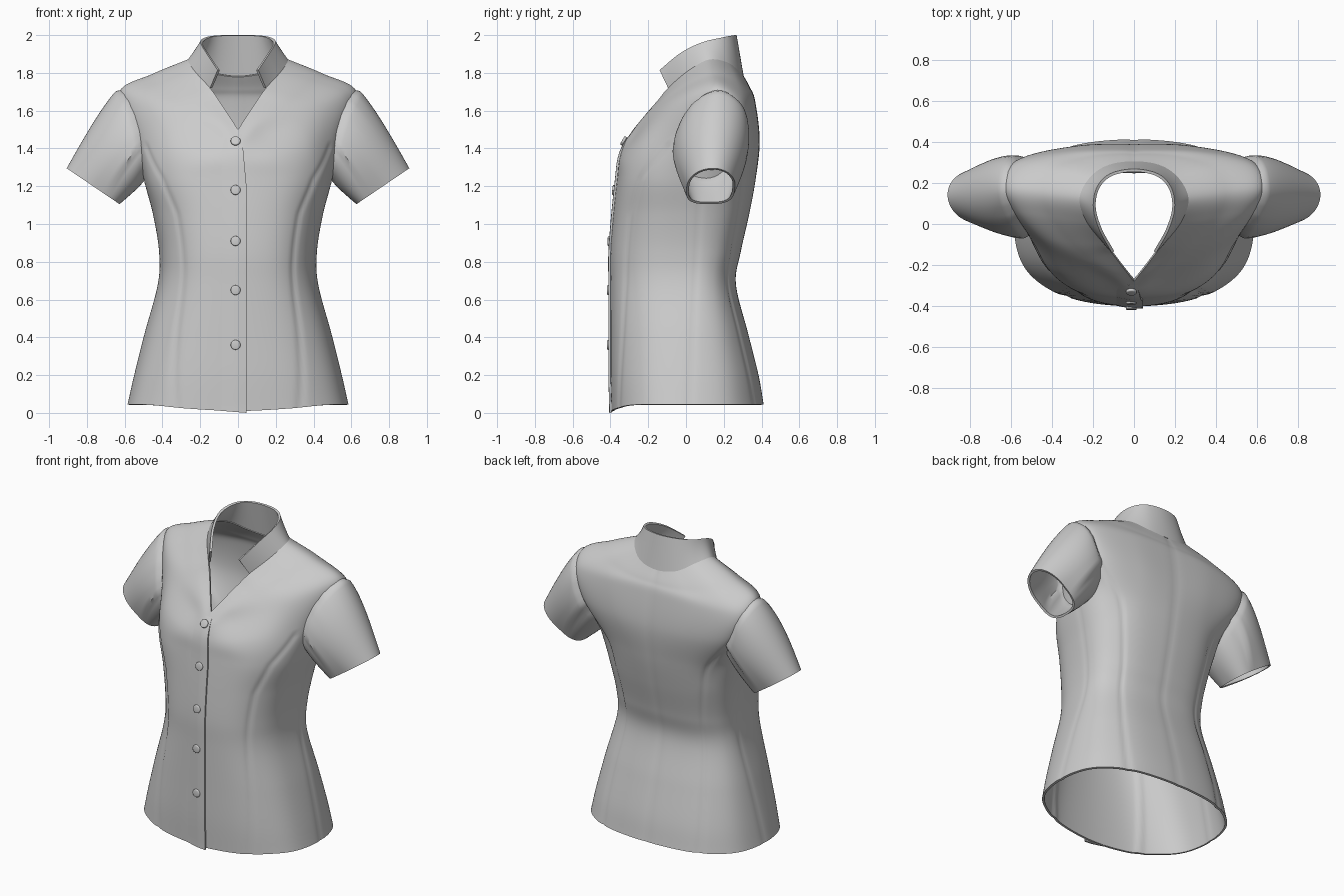
import bpy, math
from mathutils import Vector as V
from mathutils.bvhtree import BVHTree

if "Cube" in bpy.data.objects:
    bpy.data.objects.remove(bpy.data.objects["Cube"])


def spline(pts, steps, before=None, after=None):
    """Catmull-Rom through pts; before/after are optional phantom end points."""
    p = [before or 2 * pts[0] - pts[1]] + pts + [after or 2 * pts[-1] - pts[-2]]
    out = []
    for i in range(1, len(p) - 2):
        a, b, c, d = p[i - 1:i + 3]
        for k in range(steps):
            t = k / steps
            out.append(0.5 * (2 * b + (c - a) * t + (2 * a - 5 * b + 4 * c - d) * t * t
                              + (3 * b - a - 3 * c + d) * t ** 3))
    return out + [pts[-1].copy()]


def flip(p):
    return V((-p.x, p.y, p.z))


def table(keys, v):
    for (a, x), (b, y) in zip(keys, keys[1:]):
        if v <= b:
            return x + (y - x) * max(0, v - a) / (b - a)
    return keys[-1][1]


def grid_faces(rows, closed=False):
    n = len(rows[0])
    return [(r * n + c, r * n + (c + 1) % n, (r + 1) * n + (c + 1) % n, (r + 1) * n + c)
            for r in range(len(rows) - 1) for c in range(n if closed else n - 1)]


def finish(ob, angle=40):
    bpy.ops.object.select_all(action='DESELECT')
    ob.select_set(True)
    bpy.context.view_layer.objects.active = ob
    bpy.ops.object.convert(target='MESH')
    bpy.ops.object.shade_smooth_by_angle(angle=math.radians(angle))


def cloth(name, rows, faces, thick, mirror=True):
    me = bpy.data.meshes.new(name)
    me.from_pydata([p for r in rows for p in r], [], faces)
    ob = bpy.data.objects.new(name, me)
    bpy.context.collection.objects.link(ob)
    if mirror:
        m = ob.modifiers.new('mirror', 'MIRROR')
        m.merge_threshold = 0.0005
    s = ob.modifiers.new('thickness', 'SOLIDIFY')
    s.thickness, s.offset = thick, -1
    finish(ob)
    return ob


# Torso sections: z, half width, front y, back y
sections = [(.045, .585, -.395, .412), (.2, .55, -.4, .385), (.42, .495, -.4, .33),
            (.68, .425, -.4, .265), (.85, .418, -.4, .29), (1.05, .45, -.385, .335),
            (1.24, .5, -.365, .37)]
ctrl = []
for z, a, yf, yb in sections:
    yc, row = .05 * z, []
    for i in range(9):
        t = -math.pi / 2 + i * math.pi / 8
        s, c = math.sin(t), max(0, math.cos(t))
        y = yc + (yb - yc if s > 0 else yc - yf) * math.copysign(abs(s) ** .8, s)
        dip = .035 * max(0, -s) ** 6 if z < .1 else 0
        row.append(V((a * c ** .8 if 0 < i < 8 else 0, y, z - dip)))
    ctrl.append(row)

# Upper rings (mid armhole, shoulder tips, neckline), front centre to back centre
armhole = [V(p) for p in [(0, -.353, 1.34), (.2, -.325, 1.36), (.37, -.235, 1.40),
           (.485, -.1, 1.43), (.55, .03, 1.47), (.57, .17, 1.5), (.53, .315, 1.47),
           (.28, .38, 1.45), (0, .39, 1.44)]]
shoulder = [V(p) for p in [(0, -.325, 1.43), (.15, -.265, 1.475), (.31, -.18, 1.55),
            (.455, -.07, 1.62), (.575, .06, 1.68), (.628, .18, 1.7), (.565, .3, 1.65),
            (.3, .358, 1.65), (0, .366, 1.65)]]
neck = [V(p) for p in [(0, -.28, 1.5), (.055, -.21, 1.585), (.105, -.145, 1.66),
        (.148, -.095, 1.72), (.23, .01, 1.81), (.265, .12, 1.87), (.22, .22, 1.855),
        (.13, .285, 1.805), (0, .305, 1.785)]]
yoke = [p.lerp(q, .5) for p, q in zip(shoulder, neck)]
for i, p in enumerate(yoke):
    p += V((0, -.008, .008)) * (1 <= i <= 3) + V((0, .005, .003)) * (i >= 6)
    p.z += .012 * (4 <= i <= 6)
ctrl += [armhole, shoulder, yoke, neck]
US, VS = 10, 10
fine = [spline(r, US, None if r is neck else flip(r[1]), flip(r[-2])) for r in ctrl]
cols = [spline([r[i] for r in fine], VS) for i in range(len(fine[0]))]
body = [[c[j] for c in cols] for j in range(len(cols[0]))]

# Princess, side and centre-back seams pressed in as shallow grooves
front_seam = [(0, 1.3), (3, 1.75), (5, 1.85), (6, 2.2), (7, 3.1)]
back_seam = [(0, 6.6), (3, 6.3), (5, 6.2), (6, 6.1), (7, 5.8)]
for j, row in enumerate(body):
    v = j / VS
    for i, p in enumerate(row):
        u = i / US
        g = .5 * math.exp(-((u - 8) / .1) ** 2)
        if v < 7:
            for s in (table(front_seam, v), table(back_seam, v)):
                g += math.exp(-((u - s) / .11) ** 2)
            g += .6 * math.exp(-((u - 4.1) / .1) ** 2)
        p -= .007 * g * V((p.x, p.y, 0)).normalized()
    row[0].x = row[-1].x = 0

faces = grid_faces(body)
flat = [p for r in body for p in r]
tree = BVHTree.FromPolygons(flat, faces)


# Armhole opening cut out of the torso
def in_armhole(f):
    c = sum((flat[i] for i in f), V()) / 4
    return c.x > .46 and ((c.y - .135) / .14) ** 2 + ((c.z - 1.47) / .18) ** 2 < 1


cloth('blouse_body', body, [f for f in faces if not in_armhole(f)], .014)

# Sleeves: rings from the armhole to the cuff
N, R = 56, 18
sleeve = []
for k in range(R + 1):
    t = k / R
    cen = V((.565, .137, 1.475)).lerp(V((.767, .132, 1.2)), t)
    up = V((.07, .03, .245)).lerp(V((.14, .01, .095)), t)
    wide = .21 + (.128 - .21) * t
    ring = []
    for i in range(N):
        a = 2 * math.pi * i / N
        c, s = math.cos(a), -math.sin(a)
        e = 1 - .5 * t * (c < 0)
        rim = V((0, wide * math.copysign(abs(s) ** (1 - .25 * t * (c < 0)), s), 0))
        base = V((.565, .137, 1.475)) + V((.07, .03, .245)) * c + V((0, .21 * s, 0))
        snap, normal = tree.find_nearest(base)[:2]
        p = cen + up * math.copysign(abs(c) ** e, c) + rim
        # ease from the torso surface into the straight sleeve
        p += (snap + normal * (.006 if k else -.004) - base) * (1 - t) ** 3
        out = (up.normalized() * c + V((0, s, 0))).normalized()
        p += out * .018 * math.sin(math.pi * t ** .5) * (1 if c > -.3 else .3)
        ring.append(p)
    sleeve.append(ring)
cloth('sleeves', sleeve, grid_faces(sleeve, True), .014)

# Stand collar, open at the front
top = [V(p) for p in [(.108, -.14, 1.815), (.168, -.03, 1.905), (.198, .08, 1.96),
       (.18, .18, 1.985), (.115, .245, 1.998), (0, .268, 2.0)]]
low = neck[3:]
lo, hi = spline(low, 10, None, flip(low[-2])), spline(top, 10, None, flip(top[-2]))
collar = [[p.lerp(q, k / 8) for p, q in zip(lo, hi)] for k in range(9)]
for r in collar:
    r[-1].x = 0
cloth('collar', collar, grid_faces(collar), .014)


# Button placket lapping over the front
def front_y(x, z):
    hit = tree.ray_cast(V((abs(x) + .0005, -2, max(z, .035))), V((0, 1, 0)))[0]
    return hit.y if hit else -.39


placket = []
for k in range(61):
    z = 1.475 * k / 60
    edge = .045 - .025 * max(0, (z - 1.2) / .275)
    row = []
    for i in range(11):
        t = i / 10
        x = -.1 + (edge + .1) * t
        zz = max(z, .012 * (1 - t))
        lift = min(1, t * 1.6) * min(1, (60 - k) / 5 + .2)
        row.append(V((x, front_y(x, zz) - .013 * lift + .002, zz)))
    placket.append(row)
cloth('front_placket', placket, grid_faces(placket), .012, False)

# Buttons
for n, z in enumerate((1.44, 1.18, .91, .65, .36)):
    x = -.013
    slope = math.atan2(front_y(x, z + .02) - front_y(x, z - .02), .04)
    bpy.ops.mesh.primitive_cylinder_add(vertices=24, radius=.026, depth=.016,
                                        location=(x, front_y(x, z) - .011, z),
                                        rotation=(math.pi / 2 - slope, 0, 0))
    b = bpy.context.object
    b.name = f'button_{n + 1}'
    m = b.modifiers.new('round', 'BEVEL')
    m.width, m.segments = .006, 3
    finish(b)
